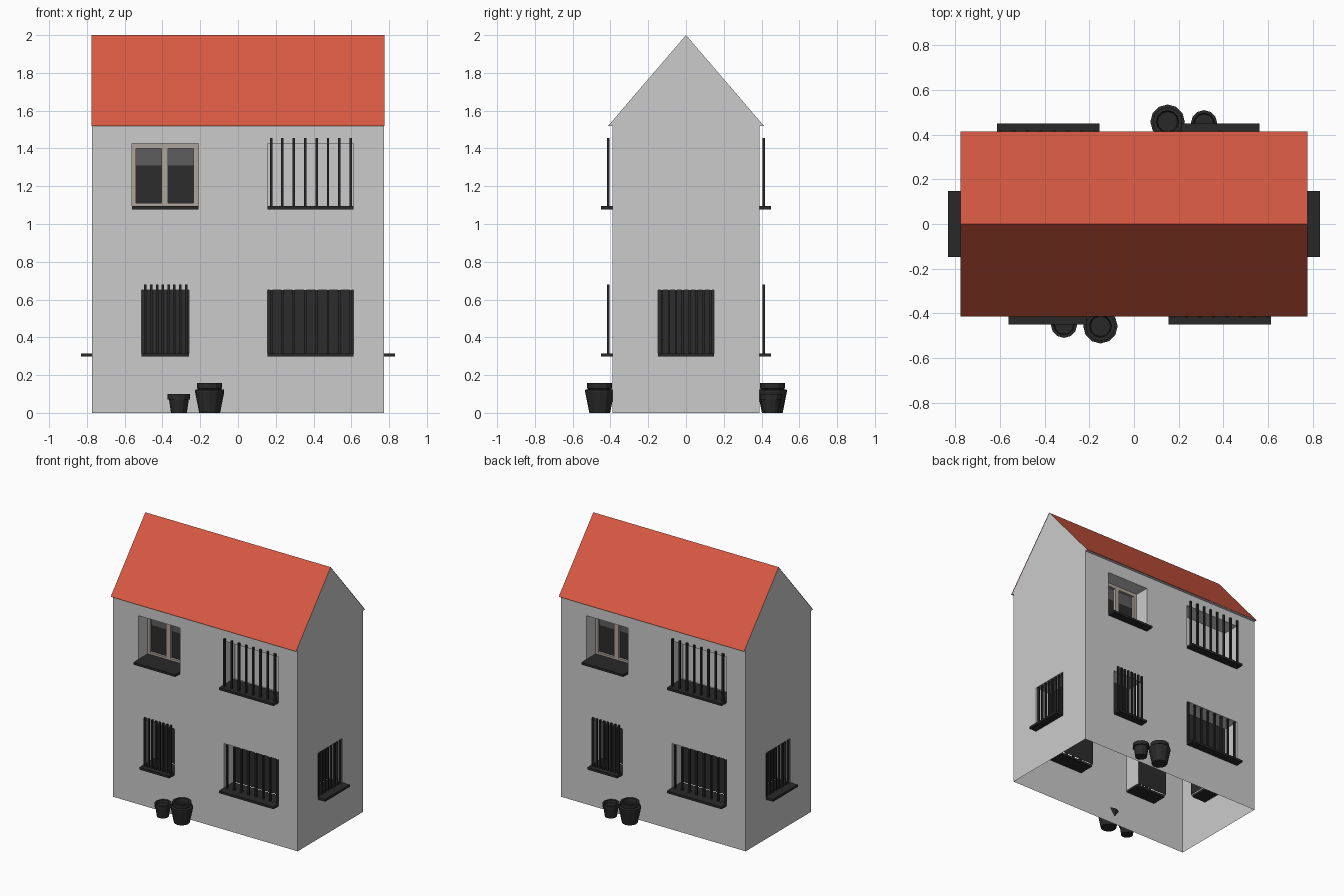
import bpy, bmesh, math
from mathutils import Matrix

if "Cube" in bpy.data.objects:
    bpy.data.objects.remove(bpy.data.objects["Cube"])


def material(name, rgb):
    m = bpy.data.materials.new(name)
    m.diffuse_color = (*rgb, 1)
    m.use_nodes = True
    m.node_tree.nodes["Principled BSDF"].inputs["Base Color"].default_value = m.diffuse_color
    return m


TILE = material("roof_tile", (0.68, 0.10, 0.055))
IRON = material("dark_iron", (0.022, 0.022, 0.022))
PANE = material("dark_pane", (0.025, 0.025, 0.025))
BLIND = material("pane_blind", (0.11, 0.11, 0.11))
FRAME = material("window_frame", (0.42, 0.38, 0.34))
W, D, EAVE, RIDGE, REVEAL = 0.772, 0.39, 1.52, 2.0, 0.13


def finish(name, bm, mat, angle, smooth=False):
    """Make one copy per opposite side: the house has half-turn symmetry."""
    mesh = bpy.data.meshes.new(name)
    bm.to_mesh(mesh)
    bm.free()
    if mat:
        mesh.materials.append(mat)
    for turn, side in ((0, "a"), (math.pi, "b")):
        ob = bpy.data.objects.new(f"{name}_{side}", mesh)
        ob.matrix_world = Matrix.Rotation(angle + turn, 4, 'Z')
        bpy.context.collection.objects.link(ob)


def quad(bm, *pts):
    return bm.faces.new([bm.verts.new(p) for p in pts])


def add_box(bm, x0, x1, y0, y1, z0, z1):
    m = Matrix.Translation(((x0 + x1) / 2, (y0 + y1) / 2, (z0 + z1) / 2))
    bmesh.ops.create_cube(bm, size=1, matrix=m @ Matrix.Diagonal((x1 - x0, y1 - y0, z1 - z0, 1)))


def box(name, mat, angle, *dims):
    bm = bmesh.new()
    add_box(bm, *dims)
    finish(name, bm, mat, angle)


def wall(name, half, y, holes, angle, gable=False):
    """Flat wall with window openings and their reveals."""
    bm = bmesh.new()
    xs = sorted({-half, half} | {v for h in holes for v in h[:2]})
    zs = sorted({0, EAVE} | {v for h in holes for v in h[2:]})
    for x0, x1 in zip(xs, xs[1:]):
        for z0, z1 in zip(zs, zs[1:]):
            cx, cz = (x0 + x1) / 2, (z0 + z1) / 2
            if not any(a < cx < b and c < cz < d for a, b, c, d in holes):
                quad(bm, (x0, y, z0), (x1, y, z0), (x1, y, z1), (x0, y, z1))
    yb = y + REVEAL
    for a, b, c, d in holes:
        quad(bm, (a, y, c), (a, y, d), (a, yb, d), (a, yb, c))
        quad(bm, (b, y, c), (b, yb, c), (b, yb, d), (b, y, d))
        quad(bm, (a, y, d), (b, y, d), (b, yb, d), (a, yb, d))
    if gable:
        quad(bm, (-0.412, y, EAVE), (0.412, y, EAVE), (0, y, RIDGE))
    else:
        # soffit under the eave
        quad(bm, (-half, -0.412, EAVE), (-half, y, EAVE), (half, y, EAVE), (half, -0.412, EAVE))
    bmesh.ops.remove_doubles(bm, verts=bm.verts, dist=0.0005)
    finish(name, bm, None, angle)


def sill(name, hole, y, angle):
    a, b, c, d = hole
    box(name + "_sill", IRON, angle, a, b, y - 0.06, y + REVEAL - 0.015, c - 0.012, c + 0.005)


def bars(name, hole, y, top, angle, n=8, w=0.013):
    a, b, c, d = hole
    bm = bmesh.new()
    for i in range(n):
        x = a + 0.02 + (b - a - 0.035) * i / (n - 1)
        add_box(bm, x - w / 2, x + w / 2, y - w / 2, y + w / 2, c, top)
    finish(name + "_bars", bm, IRON, angle)


def back_pane(name, hole, y, mat, angle):
    a, b, c, d = hole
    bm = bmesh.new()
    quad(bm, (a, y, c), (b, y, c), (b, y, d), (a, y, d))
    finish(name + "_pane", bm, mat, angle)


def pot(name, x, y, profile, sides=12):
    """Turned flower pot with a hollow top."""
    bm = bmesh.new()
    rings = []
    for r, z in profile:
        rings.append([bm.verts.new((x + r * math.cos(2 * math.pi * i / sides),
                                    y + r * math.sin(2 * math.pi * i / sides), z))
                      for i in range(sides)])
    for lo, hi in zip(rings, rings[1:]):
        for i in range(sides):
            j = (i + 1) % sides
            bm.faces.new((lo[i], lo[j], hi[j], hi[i]))
    bm.faces.new(rings[0][::-1])
    bm.faces.new(rings[-1])
    finish(name, bm, IRON, 0)


# walls
UP_L = (-0.56, -0.21, 1.09, 1.425)
UP_R = (0.155, 0.612, 1.09, 1.425)
LOW_L = (-0.51, -0.26, 0.31, 0.65)
LOW_R = (0.155, 0.612, 0.31, 0.65)
SIDE = (-0.147, 0.147, 0.31, 0.65)
Q = math.pi / 2
wall("long_wall", W, -D, (UP_L, UP_R, LOW_L, LOW_R), 0)
wall("gable_wall", D, -W, (SIDE,), Q, gable=True)

# roof slopes
bm = bmesh.new()
quad(bm, (-W - 0.003, -0.414, EAVE), (W + 0.003, -0.414, EAVE),
     (W + 0.003, 0, RIDGE), (-W - 0.003, 0, RIDGE))
finish("roof_slope", bm, TILE, 0)

# sills, bars and panes
for name, hole, y, angle, bar_y, top, mat in (
        ("upper_barred", UP_R, -D, 0, -0.411, 1.455, None),
        ("lower_wide", LOW_R, -D, 0, -0.38, 0.65, PANE),
        ("lower_narrow", LOW_L, -D, 0, -0.411, 0.68, PANE),
        ("side", SIDE, -W, Q, -W + 0.01, 0.65, PANE)):
    sill(name, hole, y, angle)
    bars(name, hole, bar_y, top, angle)
    back_pane(name, hole, y + REVEAL, mat, angle)

# framed casement window
sill("casement", UP_L, -D, 0)
fy = -D + REVEAL
bm = bmesh.new()
for x0, x1 in ((-0.56, -0.54), (-0.405, -0.37), (-0.235, -0.21)):
    add_box(bm, x0, x1, fy - 0.02, fy + 0.02, 1.09, 1.425)
for z0, z1 in ((1.09, 1.11), (1.4, 1.425)):
    add_box(bm, -0.56, -0.21, fy - 0.019, fy + 0.019, z0, z1)
finish("casement_frame", bm, FRAME, 0)
back_pane("casement_lower", (-0.55, -0.22, 1.1, 1.31), fy, PANE, 0)
back_pane("casement_upper", (-0.55, -0.22, 1.31, 1.41), fy, BLIND, 0)

# flower pots
pot("large_pot", -0.15, -0.457, ((0.055, 0), (0.077, 0.11), (0.077, 0.122), (0.06, 0.126),
                                 (0.066, 0.13), (0.066, 0.157), (0.05, 0.157), (0.045, 0.125)))
pot("small_pot", -0.313, -0.45, ((0.042, 0), (0.052, 0.07), (0.059, 0.072), (0.059, 0.1),
                                 (0.046, 0.1), (0.042, 0.08)))
